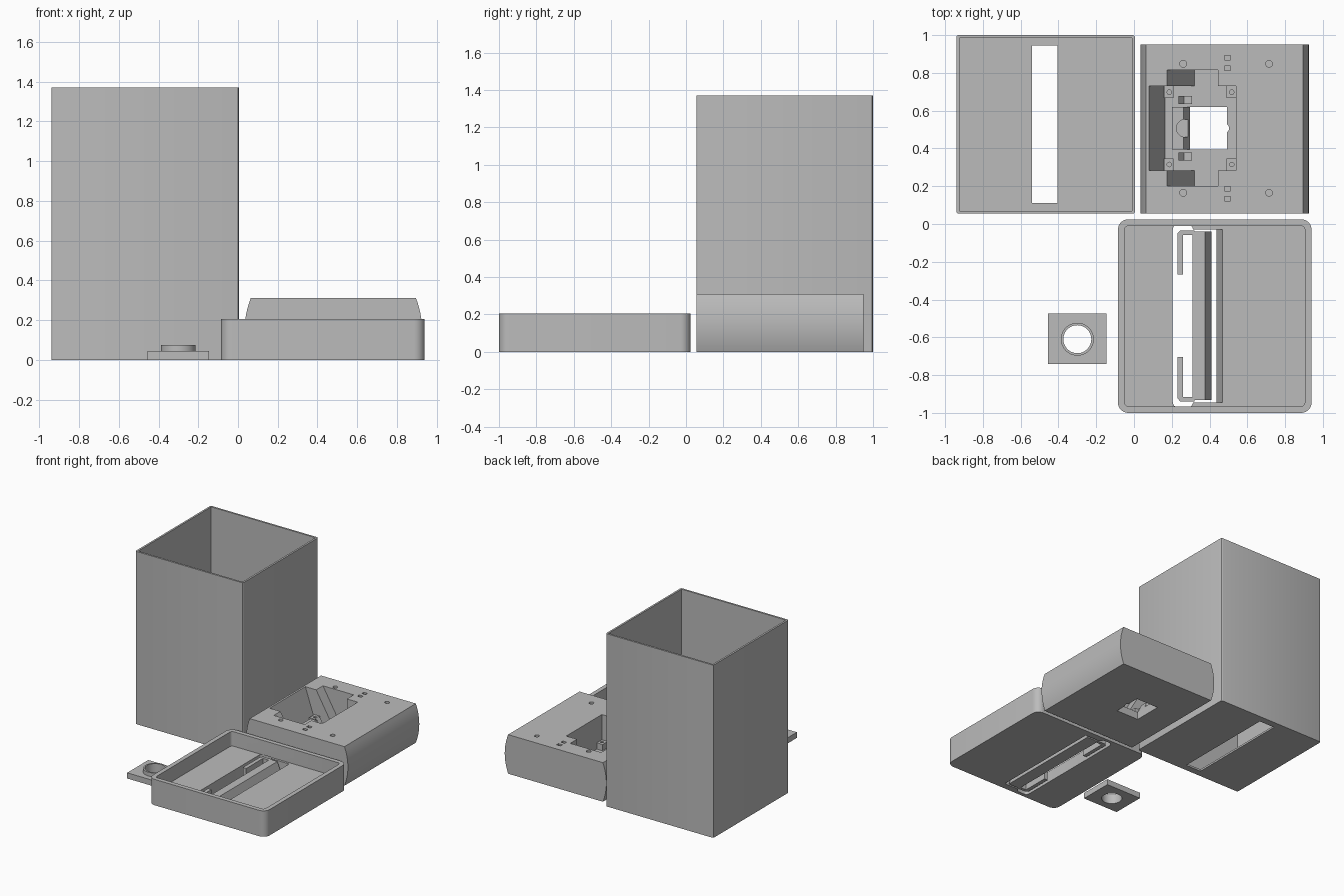
import bpy, bmesh, math

if "Cube" in bpy.data.objects:
    bpy.data.objects.remove(bpy.data.objects["Cube"])

grey = bpy.data.materials.new("plain_grey")
grey.diffuse_color = (0.5, 0.5, 0.5, 1)
grey.use_nodes = True
grey.node_tree.nodes["Principled BSDF"].inputs["Base Color"].default_value = grey.diffuse_color


def prism(name, pts, lo, hi, axis="z"):
    """Extrude a 2D outline along z (outline xy) or along y (outline xz)."""
    bm = bmesh.new()
    if axis == "z":
        verts = [bm.verts.new((a, b, lo)) for a, b in pts]
        move = (0, 0, hi - lo)
    else:
        verts = [bm.verts.new((a, lo, b)) for a, b in pts]
        move = (0, hi - lo, 0)
    face = bm.faces.new(verts)
    new = bmesh.ops.extrude_face_region(bm, geom=[face])["geom"]
    bmesh.ops.translate(bm, vec=move, verts=[v for v in new if isinstance(v, bmesh.types.BMVert)])
    bmesh.ops.recalc_face_normals(bm, faces=bm.faces)
    mesh = bpy.data.meshes.new(name)
    bm.to_mesh(mesh)
    bm.free()
    mesh.materials.append(grey)
    ob = bpy.data.objects.new(name, mesh)
    bpy.context.collection.objects.link(ob)
    return ob


def rect(x0, x1, y0, y1, r=0.0, n=6):
    """Rectangle outline with optional rounded corners."""
    if r == 0:
        return [(x0, y0), (x1, y0), (x1, y1), (x0, y1)]
    pts = []
    for cx, cy, start in ((x1 - r, y1 - r, 0), (x0 + r, y1 - r, 90),
                          (x0 + r, y0 + r, 180), (x1 - r, y0 + r, 270)):
        for i in range(n + 1):
            a = math.radians(start + 90 * i / n)
            pts.append((cx + r * math.cos(a), cy + r * math.sin(a)))
    return pts


def circle(cx, cy, r, n=32):
    return [(cx + r * math.cos(2 * math.pi * i / n), cy + r * math.sin(2 * math.pi * i / n))
            for i in range(n)]


def boolean(target, tool, op="DIFFERENCE"):
    mod = target.modifiers.new("cut", "BOOLEAN")
    mod.operation, mod.solver, mod.object = op, "EXACT", tool
    bpy.context.view_layer.objects.active = target
    bpy.ops.object.modifier_apply(modifier=mod.name)
    bpy.data.objects.remove(tool)


def cut(target, pts, lo, hi, axis="z"):
    boolean(target, prism("cutter", pts, lo, hi, axis))


def add(target, pts, lo, hi, axis="z"):
    boolean(target, prism("joined", pts, lo, hi, axis), "UNION")


def smooth(ob):
    bpy.ops.object.select_all(action="DESELECT")
    ob.select_set(True)
    bpy.context.view_layer.objects.active = ob
    bpy.ops.object.shade_smooth_by_angle(angle=math.radians(30))


# Tall open bin with a slot in its floor
bin_box = prism("bin", rect(-0.94, 0.005, 0.055, 1.0, 0.012, 3), 0, 1.37)
cut(bin_box, rect(-0.925, -0.01, 0.07, 0.985), 0.015, 1.5)
cut(bin_box, rect(-0.54, -0.405, 0.11, 0.945), -0.1, 0.1)
smooth(bin_box)

# Lid tray with a shallow recess
FLOOR = 0.09
lid = prism("lid", rect(-0.085, 0.94, -1.0, 0.025, 0.055, 8), 0, 0.205)
cut(lid, rect(-0.05, 0.905, -0.965, -0.01, 0.02, 3), FLOOR, 0.4)
# Opening: straight slot on the left, slanted wall on the right
cut(lid, rect(0.205, 0.312, -0.972, -0.001, 0.03), -0.1, FLOOR + 0.001)
cut(lid, [(0.30, -0.01), (0.432, -0.01), (0.472, FLOOR + 0.01), (0.30, FLOOR + 0.01)],
    -0.945, -0.028, "y")
smooth(lid)

# Slanted flap inside the lid opening, with a hooked arm at each end
flap = prism("lid_flap", [(0.31, 0), (0.41, 0), (0.375, FLOOR), (0.31, FLOOR)], -0.932, -0.041, "y")
for name, end, s in (("back_hook", -0.028, -1), ("front_hook", -0.945, 1)):
    prism(name, [(0.32, end + s * 0.006), (0.245, end + s * 0.006), (0.23, end + s * 0.022),
                 (0.23, end + s * 0.24), (0.26, end + s * 0.24), (0.26, end + s * 0.03),
                 (0.32, end + s * 0.03)], 0, FLOOR)

# Small plate with a raised collar around a hole
plate = prism("collar_plate", rect(-0.455, -0.145, -0.74, -0.475), 0, 0.045)
add(plate, circle(-0.3, -0.61, 0.087, 48), 0.02, 0.075)
cut(plate, circle(-0.3, -0.61, 0.074, 48), -0.1, 0.2)
smooth(plate)

# Base block with bulging sides
H, N = 0.31, 12
right = [(0.896 + 0.03 * (1 - (2 * i / N - 1) ** 2), H * i / N) for i in range(N + 1)]
left = [(0.96 - x, z) for x, z in reversed(right)]
base = prism("base", right + left, 0.055, 0.95, "y")

# Mechanism pocket: sloped centre bay and two sloped side bays
DEEP = 0.06
cut(base, [(0.08, H), (0.165, DEEP), (0.54, DEEP), (0.54, H + 0.1), (0.08, H + 0.1)],
    0.283, 0.73, "y")
for y0, y1 in ((0.2, 0.335), (0.675, 0.815)):
    cut(base, [(0.175, H), (0.32, DEEP + 0.001), (0.445, DEEP + 0.001),
               (0.445, H + 0.1), (0.175, H + 0.1)], y0, y1, "y")
# Raised step with a half-round notch beside the square through hole
add(base, [(0.2, DEEP - 0.03), (0.296, DEEP - 0.03), (0.296, DEEP), (0.262, 0.13), (0.2, 0.13)],
    0.395, 0.62, "y")
cut(base, circle(0.272, 0.507, 0.047), DEEP + 0.02, 0.3)
cut(base, rect(0.297, 0.492, 0.395, 0.62), -0.1, 0.2)
cut(base, circle(0.48, 0.507, 0.024, 16), -0.1, 0.2)
# Corner bosses and small latch blocks
for y, s in ((0.315, 1), (0.698, -1)):
    for x in (0.187, 0.517):
        add(base, rect(x - 0.028, x + 0.023, y - 0.032, y + 0.032), DEEP - 0.02, 0.11)
        cut(base, circle(x, y, 0.012, 16), DEEP, 0.2)
    add(base, [(0.235, DEEP - 0.02), (0.308, DEEP - 0.02), (0.308, 0.1), (0.265, 0.1),
               (0.235, 0.14)], y + s * 0.042 - 0.022, y + s * 0.042 + 0.022, "y")
# Screw holes and cable tie slots in the top
for y in (0.165, 0.848):
    for x in (0.26, 0.715):
        cut(base, circle(x, y, 0.018, 20), 0.2, 0.4)
for y in (0.133, 0.187, 0.825, 0.88):
    cut(base, rect(0.478, 0.512, y - 0.012, y + 0.012), 0.25, 0.4)
smooth(base)
